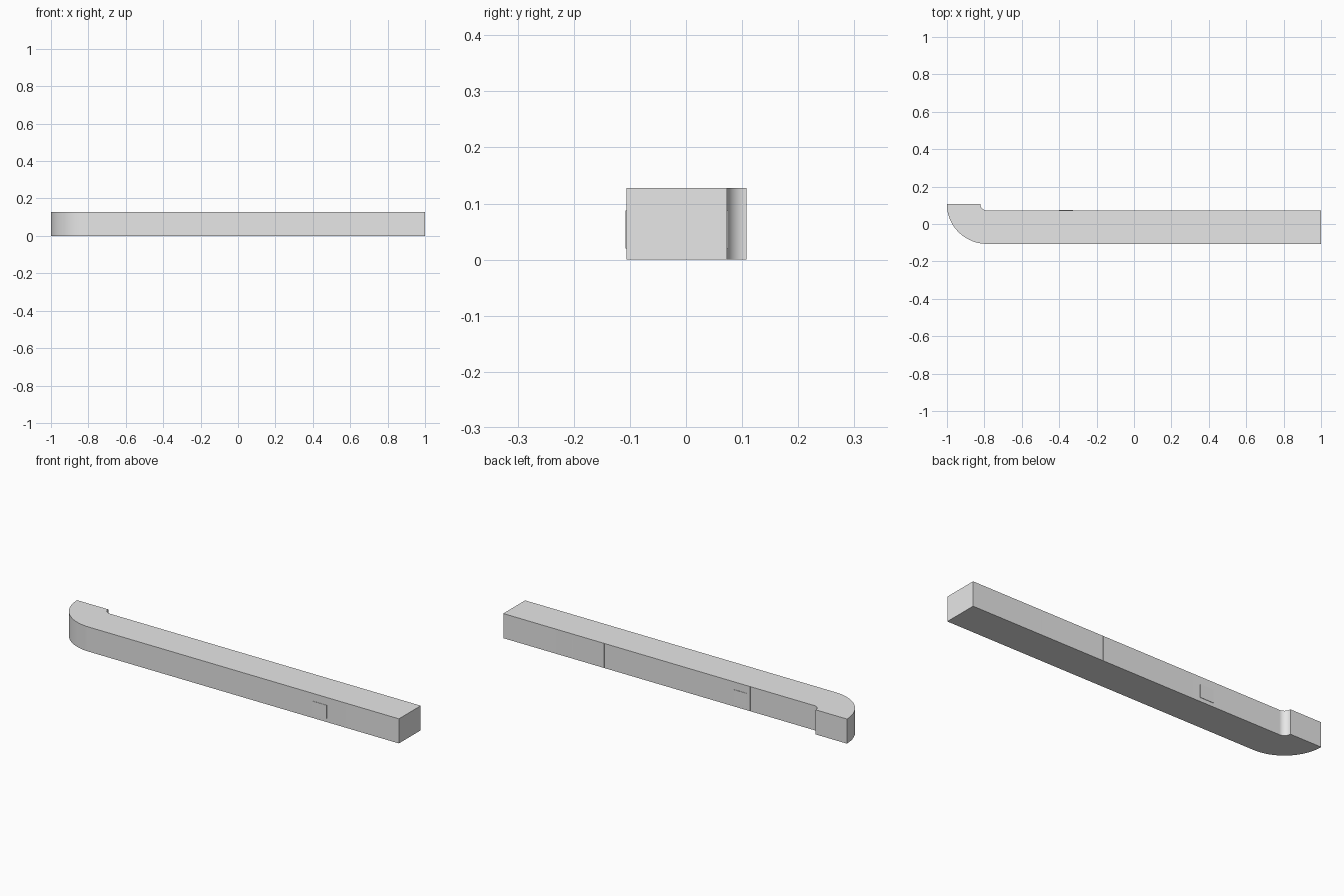
import bpy
import bmesh
from math import cos, sin, pi

cube = bpy.data.objects.get("Cube")
if cube:
    bpy.data.objects.remove(cube, do_unlink=True)

HEIGHT = 0.128
FRONT, BACK, ELBOW_END = -0.106, 0.073, 0.108
BEND_X = -0.787
SEGMENTS = 24

grey = bpy.data.materials.new("light_grey")
grey.use_nodes = True
grey.diffuse_color = (0.8, 0.8, 0.8, 1)
grey.node_tree.nodes["Principled BSDF"].inputs["Base Color"].default_value = (0.8, 0.8, 0.8, 1)


def add_prism(name, outline, z0, z1):
    """Extrude a counter-clockwise plan outline from z0 to z1."""
    bm = bmesh.new()
    base = bm.faces.new([bm.verts.new((x, y, z0)) for x, y in outline])
    top = bmesh.ops.extrude_face_region(bm, geom=[base])["geom"]
    verts = [g for g in top if isinstance(g, bmesh.types.BMVert)]
    bmesh.ops.translate(bm, verts=verts, vec=(0, 0, z1 - z0))
    bmesh.ops.recalc_face_normals(bm, faces=bm.faces)
    mesh = bpy.data.meshes.new(name)
    bm.to_mesh(mesh)
    bm.free()
    mesh.materials.append(grey)
    obj = bpy.data.objects.new(name, mesh)
    bpy.context.collection.objects.link(obj)
    return obj


def add_plate(name, x0, x1, y0, y1, z0, z1):
    return add_prism(name, [(x0, y0), (x1, y0), (x1, y1), (x0, y1)], z0, z1)


def bend(radius):
    """Quarter turn from the back end of the elbow to the straight run."""
    return [(BEND_X - radius * cos(a), ELBOW_END - radius * sin(a))
            for a in (pi / 2 * i / SEGMENTS for i in range(SEGMENTS + 1))]


# Long straight body with a rounded elbow at one end
outer = bend(ELBOW_END - FRONT)
inner = bend(ELBOW_END - BACK)
body = add_prism("corridor_body",
                 outer + [(1, FRONT), (1, BACK)] + inner[::-1], 0, HEIGHT)
bpy.ops.object.select_all(action='DESELECT')
body.select_set(True)
bpy.context.view_layer.objects.active = body
bpy.ops.object.shade_smooth_by_angle(angle=pi / 6)

# Thin door plates on the two long sides
add_plate("front_door", 0.505, 0.585, FRONT - 0.002, FRONT + 0.001, 0.02, 0.088)
add_plate("back_door", -0.4, -0.325, BACK - 0.001, BACK + 0.002, 0.02, 0.088)

# Fine panel joints along the back wall
for i, x in enumerate((0.6, 0.42, 0.24, 0.06, -0.12, -0.24, -0.42)):
    add_plate(f"back_joint_{i + 1}", x - 0.001, x + 0.001,
              BACK - 0.001, BACK + 0.0005, 0.001, HEIGHT - 0.001)
